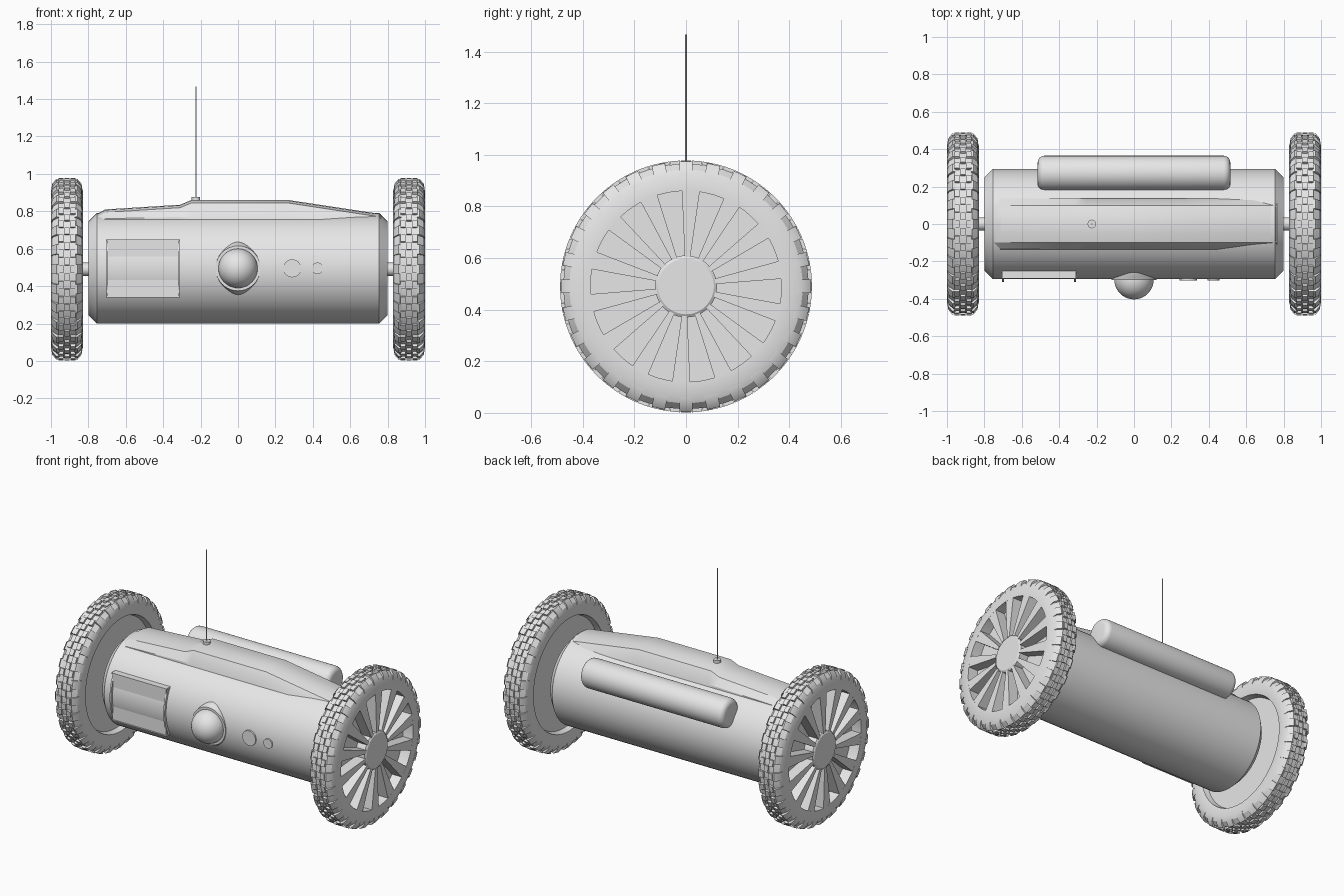
import bpy, bmesh, math
from mathutils import Matrix, Vector

if "Cube" in bpy.data.objects:
    bpy.data.objects.remove(bpy.data.objects["Cube"])

grey = bpy.data.materials.new("plain_grey")
grey.diffuse_color = (0.8, 0.8, 0.8, 1)
grey.use_nodes = True
grey.node_tree.nodes["Principled BSDF"].inputs["Base Color"].default_value = grey.diffuse_color

WZ = 0.49    # wheel axis height
BZ = 0.495   # body axis height
BR = 0.295   # body radius


def finish(bm, name, mirror=False, angle=35):
    bmesh.ops.remove_doubles(bm, verts=bm.verts, dist=1e-5)
    bmesh.ops.recalc_face_normals(bm, faces=bm.faces)
    me = bpy.data.meshes.new(name)
    bm.to_mesh(me)
    bm.free()
    ob = bpy.data.objects.new(name, me)
    bpy.context.collection.objects.link(ob)
    me.materials.append(grey)
    bpy.ops.object.select_all(action='DESELECT')
    ob.select_set(True)
    bpy.context.view_layer.objects.active = ob
    bpy.ops.object.shade_smooth_by_angle(angle=math.radians(angle))
    if mirror:
        ob.modifiers.new("mirror", 'MIRROR').use_mirror_merge = False
    return ob


def loft(bm, rings, cap=True):
    """Skin closed rings of points, capping both ends."""
    vs = [[bm.verts.new(p) for p in r] for r in rings]
    n = len(vs[0])
    for a, b in zip(vs, vs[1:]):
        for i in range(n):
            j = (i + 1) % n
            bm.faces.new((a[i], a[j], b[j], b[i]))
    if cap:
        bm.faces.new(vs[0])
        bm.faces.new(vs[-1])


def turn_x(bm, prof, y, z, seg=64):
    """Revolve (x, radius) points about a line along x."""
    loft(bm, [[(x, y + r * math.cos(2 * math.pi * i / seg),
                z + r * math.sin(2 * math.pi * i / seg)) for i in range(seg)]
              for x, r in prof])


def turn_y(bm, prof, x, z, seg=40):
    """Stack ellipses (y, x radius, z radius) along y."""
    loft(bm, [[(x + a * math.cos(2 * math.pi * i / seg), y,
                z + b * math.sin(2 * math.pi * i / seg)) for i in range(seg)]
              for y, a, b in prof])


def box(bm, lo, hi, matrix=Matrix()):
    lo, hi = Vector(lo), Vector(hi)
    m = matrix @ Matrix.Translation((lo + hi) / 2) @ Matrix.Diagonal((*(hi - lo), 1))
    bmesh.ops.create_cube(bm, size=1, matrix=m)


# Main barrel
bm = bmesh.new()
turn_x(bm, [(-0.8, 0.25), (-0.755, BR), (0.755, BR), (0.8, 0.25)], 0, BZ)
finish(bm, "body", angle=30)

# Raised spine along the top
bm = bmesh.new()
rings = []
for x, top in [(-0.755, 0.785), (-0.71, 0.81), (-0.31, 0.835), (-0.25, 0.86),
               (0.27, 0.86), (0.765, 0.785)]:
    half = [(0.0, top), (0.05, top - 0.004), (0.1, top - 0.016), (0.135, min(top - 0.05, 0.77)),
            (0.14, 0.7)]
    rings.append([(x, y, z) for y, z in half] + [(x, -y, z) for y, z in reversed(half[1:])])
loft(bm, rings)
finish(bm, "top_spine", angle=25)

# Tube on the back
bm = bmesh.new()
side = [(0.515 - 0.035 * (1 - math.cos(t)), 0.058 + 0.035 * math.sin(t))
        for t in [math.pi / 2 * k / 5 for k in range(6)]]
turn_x(bm, [(-x, r) for x, r in side] + side[::-1], 0.272, 0.7, 40)
finish(bm, "rear_tube")

# Front hatch: flat plate with curved end ribs and slim rails
bm = bmesh.new()
box(bm, (-0.7, -0.288, 0.345), (-0.315, -0.2, 0.645))
finish(bm, "hatch_plate")
bm = bmesh.new()
arc = [math.asin(0.155 / 0.31) * k / 8 for k in range(-8, 9)]
for x0, x1 in [(-0.706, -0.696), (-0.32, -0.31)]:
    loft(bm, [[(x, -0.31 * math.cos(a), BZ + 0.31 * math.sin(a)) for a in arc]
              + [(x, -0.22, BZ + 0.155), (x, -0.22, BZ - 0.155)] for x in (x0, x1)])
for z in (0.34, 0.643):
    box(bm, (-0.706, -0.292, z), (-0.31, -0.22, z + 0.007))
finish(bm, "hatch_frame")

# Eye dome with flared collar
bm = bmesh.new()
turn_y(bm, [(-0.2, 0.095, 0.148), (-0.25, 0.1, 0.147), (-0.285, 0.12, 0.125),
            (-0.3, 0.12, 0.12), (-0.3, 0.108, 0.108)], 0, BZ)
finish(bm, "dome_collar")
bm = bmesh.new()
bmesh.ops.create_uvsphere(bm, u_segments=40, v_segments=24, radius=0.105,
                          matrix=Matrix.Translation((0, -0.298, BZ)))
finish(bm, "dome")

# Two round buttons
bm = bmesh.new()
for x, r in [(0.29, 0.048), (0.425, 0.031)]:
    turn_y(bm, [(-0.25, r, r), (-0.302, r, r)], x, BZ, 32)
finish(bm, "buttons")

# Antenna with base
for name, r, z0, z1, seg in [("antenna_base", 0.023, 0.84, 0.876, 24),
                             ("antenna_rod", 0.003, 0.86, 1.467, 8)]:
    bm = bmesh.new()
    bmesh.ops.create_cone(bm, cap_ends=True, segments=seg, radius1=r, radius2=r, depth=z1 - z0,
                          matrix=Matrix.Translation((-0.225, 0, (z0 + z1) / 2)))
    finish(bm, name)

# Axle
bm = bmesh.new()
turn_x(bm, [(0.78, 0.035), (0.89, 0.035)], 0, WZ, 24)
finish(bm, "axle", True)

# Tyre and rim shell, recessed on both faces
bm = bmesh.new()
turn_x(bm, [(0.875, 0.04), (0.875, 0.355), (0.84, 0.365), (0.83, 0.42), (0.84, 0.452),
            (0.865, 0.475), (0.96, 0.475), (0.988, 0.452), (1.0, 0.42), (1.0, 0.37),
            (0.93, 0.37), (0.93, 0.1)], 0, WZ, 84)
finish(bm, "tyre", True, 30)

# Hub cap
bm = bmesh.new()
turn_x(bm, [(0.92, 0.12), (0.992, 0.12), (1.0, 0.108)], 0, WZ, 48)
finish(bm, "hub", True, 25)

# Spokes between fourteen wedge openings
bm = bmesh.new()
step = 2 * math.pi / 14
for k in range(14):
    mid = math.radians(-2.9) + step * (k + 0.5)
    w = math.radians(5.35)
    pts = [(r, mid + s * w) for r, s in
           [(0.115, -1), (0.372, -1), (0.372, 0), (0.372, 1), (0.115, 1)]]
    loft(bm, [[(x, r * math.cos(a), WZ + r * math.sin(a)) for r, a in pts]
              for x in (0.92, 0.9995)])
finish(bm, "spokes", True)

# Tread: staggered centre blocks and angled shoulder lugs
bm = bmesh.new()
hub_at = Matrix.Translation((0, 0, WZ))
for k in range(36):
    for x, off in [(0.882, 0.0), (0.914, 0.5), (0.946, 0.0)]:
        rot = hub_at @ Matrix.Rotation(2 * math.pi * (k + off) / 36, 4, 'X')
        box(bm, (x - 0.014, -0.02, 0.46), (x + 0.014, 0.02, 0.488), rot)
finish(bm, "tread_blocks", True)
bm = bmesh.new()
for k in range(28):
    rot = hub_at @ Matrix.Rotation(2 * math.pi * k / 28, 4, 'X')
    for sx in (-1, 1):
        sec = [(0.06, 0.45), (0.083, 0.43), (0.078, 0.458), (0.056, 0.484), (0.04, 0.48)]
        loft(bm, [[rot @ Vector((0.915 + sx * x, y * f, z)) for x, z in sec]
                  for y, f in ((-0.026, 1), (0.026, 1))])
finish(bm, "shoulder_lugs", True)
